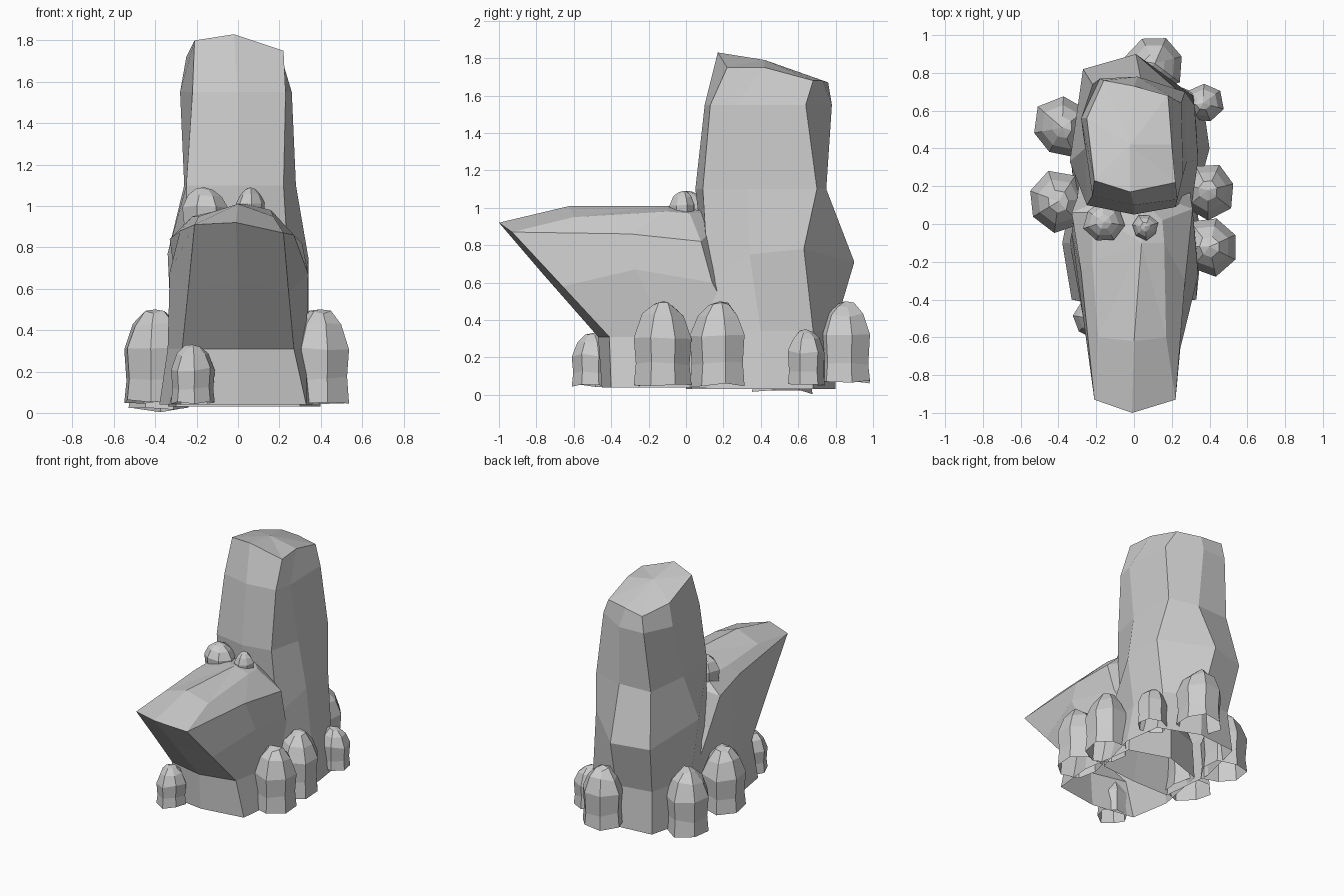
import bpy, math, random

random.seed(4)


def loft(name, rings, apex=None):
    """Skin matching rings of points; the underside stays open, the top is capped or pointed."""
    n = len(rings[0])
    verts = [p for ring in rings for p in ring]
    faces = []
    for k in range(len(rings) - 1):
        for i in range(n):
            a, b = k * n + i, k * n + (i + 1) % n
            faces.append((a, b, b + n, a + n))
    top = (len(rings) - 1) * n
    if apex:
        verts.append(apex)
        faces += [(top + i, top + (i + 1) % n, len(verts) - 1) for i in range(n)]
    else:
        faces.append(tuple(range(top, top + n)))
    mesh = bpy.data.meshes.new(name)
    mesh.from_pydata(verts, [], faces)
    obj = bpy.data.objects.new(name, mesh)
    bpy.context.collection.objects.link(obj)
    return obj


def level(z, pts):
    return [(x, y, z) for x, y in pts]


# Tall pillar, eight sides starting at the front and going to the right
loft("tall_pillar", [
    level(.03, [(0, 0), (.3, .03), (.40, .4), (.36, .68), (.06, .80), (-.25, .77), (-.34, .4), (-.3, 0)]),
    level(.34, [(0, .06), (.3, .06), (.34, .4), (.31, .68), (.04, .79), (-.23, .74), (-.32, .4), (-.3, .06)]),
    [(0, .11, .6), (.25, .12, .6), (.34, .34, .75), (.32, .63, .78),
     (.01, .90, .71), (-.27, .82, .70), (-.34, .33, .77), (-.25, .12, .6)],
    level(1.1, [(0, .05), (.22, .09), (.28, .33), (.27, .70), (.04, .75), (-.22, .74), (-.26, .4), (-.25, .10)]),
    level(1.55, [(0, .10), (.23, .13), (.26, .26), (.25, .64), (.02, .78), (-.18, .77), (-.28, .56), (-.22, .15)]),
    [(-.02, .17, 1.83), (.22, .22, 1.75), (.20, .42, 1.75), (.18, .68, 1.68),
     (.0, .73, 1.68), (-.16, .76, 1.67), (-.25, .56, 1.72), (-.21, .23, 1.80)],
], (-.02, .42, 1.79))

# Overhanging front ledge, same side order, with a ridge along its top
loft("front_ledge", [
    level(.04, [(0, -.45), (.33, -.40), (.36, -.1), (.3, .3), (0, .4), (-.3, .3), (-.38, -.1), (-.33, -.40)]),
    level(.31, [(0, -.47), (.27, -.41), (.33, -.1), (.28, .3), (0, .4), (-.28, .3), (-.34, -.1), (-.27, -.41)]),
    [(0, -.76, .64), (.245, -.66, .58), (.34, -.27, .67), (.3, .14, .60),
     (0, .3, .65), (-.3, .14, .62), (-.33, -.05, .68), (-.24, -.66, .6)],
    [(-.01, -1, .92), (.22, -.93, .87), (.27, -.3, .86), (.31, .08, .82),
     (0, .2, .95), (-.33, .06, .84), (-.28, -.25, .88), (-.21, -.93, .91)],
    [(0, -.62, 1.01), (.17, -.6, .95), (.16, -.1, .98), (.15, .02, .97),
     (.05, .12, .98), (-.22, .06, .95), (-.22, -.2, .95), (-.19, -.6, .95)],
], (.04, -.1, 1.01))


def stone(name, x, y, r, z0, z1, sides=7):
    """Upright boulder with a faceted dome and an uneven, slightly flared foot."""
    turn = random.uniform(0, 1)
    wobble = [random.uniform(.88, 1.05) for _ in range(sides)]
    h = z1 - z0
    rings = []
    for f, s in ((0, 1), (.28, .93), (.6, 1), (.84, .72), (.97, .36)):
        ring = []
        for i, w in enumerate(wobble):
            a = turn + 2 * math.pi * i / sides
            jz = random.uniform(0, .06) * h if f == 0 else random.uniform(-.04, .02) * h
            ring.append((x + r * s * w * math.cos(a), y + r * s * w * math.sin(a), z0 + f * h + jz))
        rings.append(ring)
    loft(name, rings, (x, y, z1))


# Boulders around the foot, then the two pebbles on the ledge
for name, *spec in (
    ("right_boulder_a", .39, .18, .155, .04, .50),
    ("right_boulder_b", .40, -.12, .165, .04, .50),
    ("right_boulder_small", .365, .64, .11, .05, .35),
    ("back_boulder", .11, .85, .16, .05, .50),
    ("left_boulder_a", -.38, .51, .165, 0, .48),
    ("left_boulder_b", -.40, .12, .165, .04, .50),
    ("front_boulder", -.22, -.50, .11, .04, .33),
    ("ledge_pebble_large", -.16, .01, .11, .86, 1.09),
    ("ledge_pebble_small", .06, -.015, .07, .90, 1.09),
):
    stone(name, *spec)
